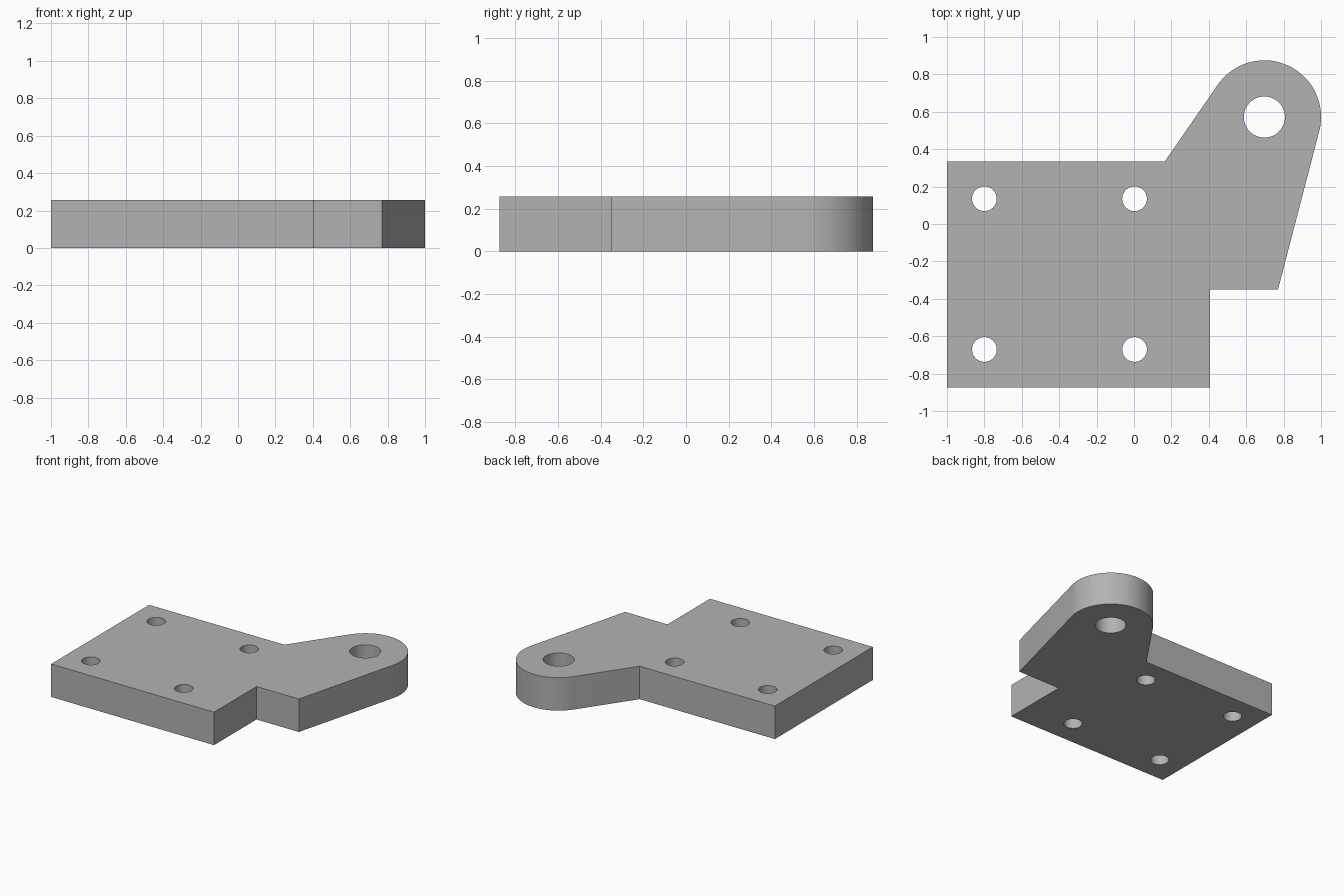
import bpy, bmesh
from math import atan2, acos, cos, sin, hypot, pi, radians
from mathutils import Vector

cube = bpy.data.objects.get("Cube")
if cube:
    bpy.data.objects.remove(cube, do_unlink=True)

THICK = 0.257
EYE, EYE_R = Vector((0.697, 0.572)), 0.303     # rounded lug end
CORNER_R, CORNER_L = Vector((0.77, -0.35)), Vector((0.165, 0.335))


def arc(centre, radius, start, end, steps):
    return [(centre[0] + radius * cos(start + (end - start) * i / steps),
             centre[1] + radius * sin(start + (end - start) * i / steps))
            for i in range(steps + 1)]


def tangent_angle(point, side):
    d = point - EYE
    return atan2(d.y, d.x) + side * acos(EYE_R / hypot(d.x, d.y))


def circle(centre, radius, steps=48):
    return arc(centre, radius, 0, 2 * pi, steps)[:-1]


# Plate outline, with sides running tangent into the lug end
start = tangent_angle(CORNER_R, 1)
end = tangent_angle(CORNER_L, -1) % (2 * pi)
outline = [(-1, -0.874), (0.405, -0.874), (0.405, -0.35), CORNER_R[:]]
outline += arc(EYE, EYE_R, start, end, 48)
outline += [CORNER_L[:], (-1, 0.333)]

# Pivot hole and four bolt holes
loops = [outline, circle(EYE, 0.11)]
loops += [circle((x, y), 0.066) for x in (-0.8, 0.003) for y in (-0.671, 0.135)]

# Fill the profile around the holes and extrude it
bm = bmesh.new()
for loop in loops:
    verts = [bm.verts.new((x, y, 0)) for x, y in loop]
    for a, b in zip(verts, verts[1:] + verts[:1]):
        bm.edges.new((a, b))
bmesh.ops.triangle_fill(bm, edges=bm.edges[:], use_beauty=True, normal=(0, 0, 1))
base = bm.faces[:]
top = bmesh.ops.extrude_face_region(bm, geom=base, use_keep_orig=True)["geom"]
bmesh.ops.translate(bm, vec=(0, 0, THICK),
                    verts=[g for g in top if isinstance(g, bmesh.types.BMVert)])
bmesh.ops.recalc_face_normals(bm, faces=bm.faces[:])

mesh = bpy.data.meshes.new("bracket_plate")
bm.to_mesh(mesh)
bm.free()
plate = bpy.data.objects.new("bracket_plate", mesh)
bpy.context.collection.objects.link(plate)

# Plain grey material
grey = bpy.data.materials.new("plain_grey")
grey.use_nodes = True
colour = (0.45, 0.45, 0.45, 1)
grey.diffuse_color = colour
grey.node_tree.nodes["Principled BSDF"].inputs["Base Color"].default_value = colour
mesh.materials.append(grey)

bpy.ops.object.select_all(action='DESELECT')
plate.select_set(True)
bpy.context.view_layer.objects.active = plate
bpy.ops.object.shade_smooth_by_angle(angle=radians(30))
